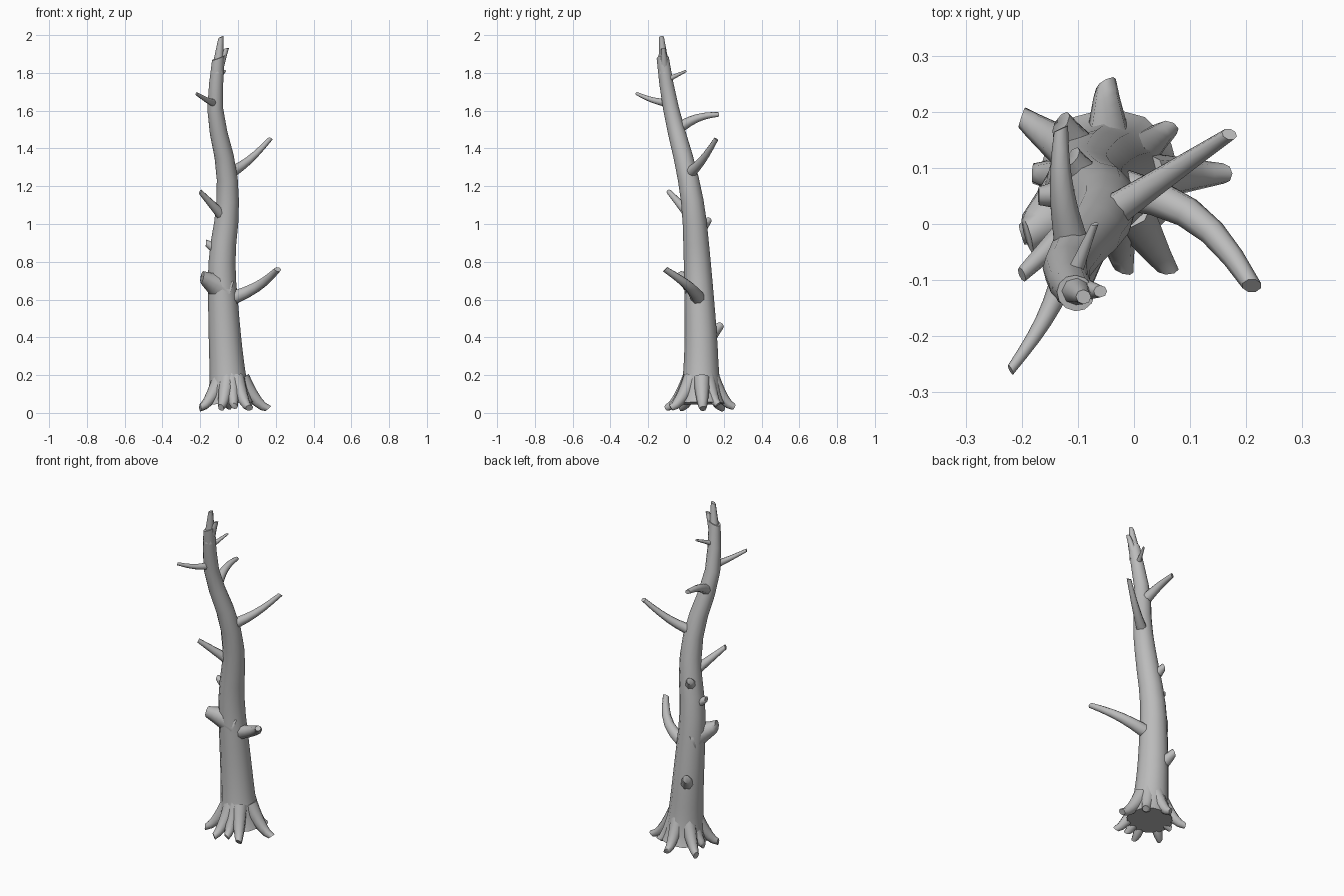
import bpy, bmesh, math
from mathutils import Vector

cube = bpy.data.objects.get("Cube")
if cube:
    bpy.data.objects.remove(cube)

bark = bpy.data.materials.new("grey bark")
bark.use_nodes = True
grey = (0.5, 0.5, 0.5, 1)
bark.diffuse_color = grey
bark.node_tree.nodes["Principled BSDF"].inputs["Base Color"].default_value = grey


def tube(name, centres, radii, sides=8):
    """Loft a closed, smooth-shaded tube through the given centres."""
    bm = bmesh.new()
    rings = []
    side = Vector((1, 0, 0))
    last = len(centres) - 1
    for i, centre in enumerate(centres):
        axis = (centres[min(i + 1, last)] - centres[max(i - 1, 0)]).normalized()
        side = (side - axis * side.dot(axis)).normalized()
        up = axis.cross(side)
        ring = []
        for k in range(sides):
            angle = math.tau * k / sides
            offset = side * math.cos(angle) + up * math.sin(angle)
            # Skew the last ring so that the end looks snapped off
            if i == last:
                offset += axis * math.cos(angle) / 2
            ring.append(bm.verts.new(centre + offset * radii[i]))
        rings.append(ring)
    for low, high in zip(rings, rings[1:]):
        for k in range(sides):
            n = (k + 1) % sides
            bm.faces.new((low[k], low[n], high[n], high[k]))
    bm.faces.new(rings[0])
    bm.faces.new(rings[-1])
    bmesh.ops.recalc_face_normals(bm, faces=bm.faces)
    mesh = bpy.data.meshes.new(name)
    bm.to_mesh(mesh)
    bm.free()
    mesh.materials.append(bark)
    obj = bpy.data.objects.new(name, mesh)
    bpy.context.collection.objects.link(obj)
    bpy.ops.object.select_all(action="DESELECT")
    obj.select_set(True)
    bpy.context.view_layer.objects.active = obj
    bpy.ops.object.shade_smooth_by_angle(angle=math.radians(50))


# Bends of the trunk's centreline, from the foot to the crown
bends = [Vector(p) for p in (
    (-.04, .08, 0), (-.07, .08, .4), (-.09, .06, .8), (-.05, .04, 1.1),
    (-.06, 0, 1.3), (-.13, -.08, 1.6), (-.1, -.13, 1.9))]


def on_polyline(height):
    height = min(max(height, bends[0].z), bends[-1].z)
    for low, high in zip(bends, bends[1:]):
        if height <= high.z:
            return low.lerp(high, (height - low.z) / (high.z - low.z))


def trunk_centre(height):
    """Centre of the trunk at a height, with its bends rounded."""
    blur = 0.06
    centre = (on_polyline(height - blur) + on_polyline(height + blur)) / 2
    centre.z = height
    return centre


def trunk_radius(height):
    """A steady taper plus a flare at the foot."""
    return 0.1 - 0.036 * height + 0.06 * math.exp(-height / 0.07)


def limb(name, height, tip, thickness, bow=(0, 0, 0), steps=6):
    """Grow a tapering limb out of the trunk's centre to its tip."""
    start, end = trunk_centre(height), Vector(tip)
    centres, radii = [], []
    for i in range(steps + 1):
        t = i / steps
        arch = math.sin(math.pi * t)
        centres.append(start.lerp(end, t) + Vector(bow) * arch)
        radii.append(thickness * (1 - 0.64 * t ** 0.8))
    tube(name, centres, radii)


# Trunk, with rings packed closer together near the flared foot
rings = 20
heights = [0.05 + 1.83 * (i / rings) ** 1.5 for i in range(rings + 1)]
tube("trunk", [trunk_centre(h) for h in heights], [trunk_radius(h) for h in heights], sides=12)

# Split, broken crown
limb("crown_tip", 1.8, (-.09, -.13, 1.99), .036)
limb("crown_splinter", 1.8, (-.06, -.12, 1.93), .03)

# Bare branches
limb("low_branch", .59, (.21, -.11, .76), .045, bow=(.03, .04, -.01))
limb("left_branch", 1.26, (.17, .16, 1.45), .034, bow=(0, 0, -.02))
limb("front_branch", 1.02, (-.2, -.09, 1.17), .036)
limb("high_front_branch", 1.64, (-.22, -.26, 1.69), .024, bow=(.01, 0, -.01))
limb("back_branch", 1.5, (-.13, .17, 1.58), .034, bow=(-.01, 0, .02))
limb("top_twig", 1.76, (-.07, 0, 1.81), .017)

# Knots and snapped stubs
limb("large_knot", .66, (-.19, -.02, .72), .085)
limb("low_stub", .36, (-.13, .18, .46), .06)
limb("upper_stub", .95, (-.11, .12, 1.02), .05)
limb("small_knot", .85, (-.17, .05, .9), .045)

# Roots sloping from the foot, long ones reaching closest to the ground
root_tips = {
    "left": (.16, .09), "back_left": (.06, .17), "back": (-.05, .25),
    "back_right": (-.2, .19), "right": (-.18, .09), "front_right": (-.2, -.02),
    "front_middle": (-.09, -.1), "front": (-.02, -.08), "front_left": (.06, -.08)}
foot = trunk_centre(0)
for name, tip in root_tips.items():
    out = Vector((*tip, 0)) - foot
    end_height = 0.09 - out.length / 3
    centres, radii = [], []
    for i in range(6):
        t = i / 5
        centre = foot + out * (0.3 + 0.7 * t)
        centre.z = end_height + 0.16 * (1 - t) ** 1.6
        centres.append(centre)
        radii.append(0.045 - 0.027 * t)
    tube(name + "_root", centres, radii)
